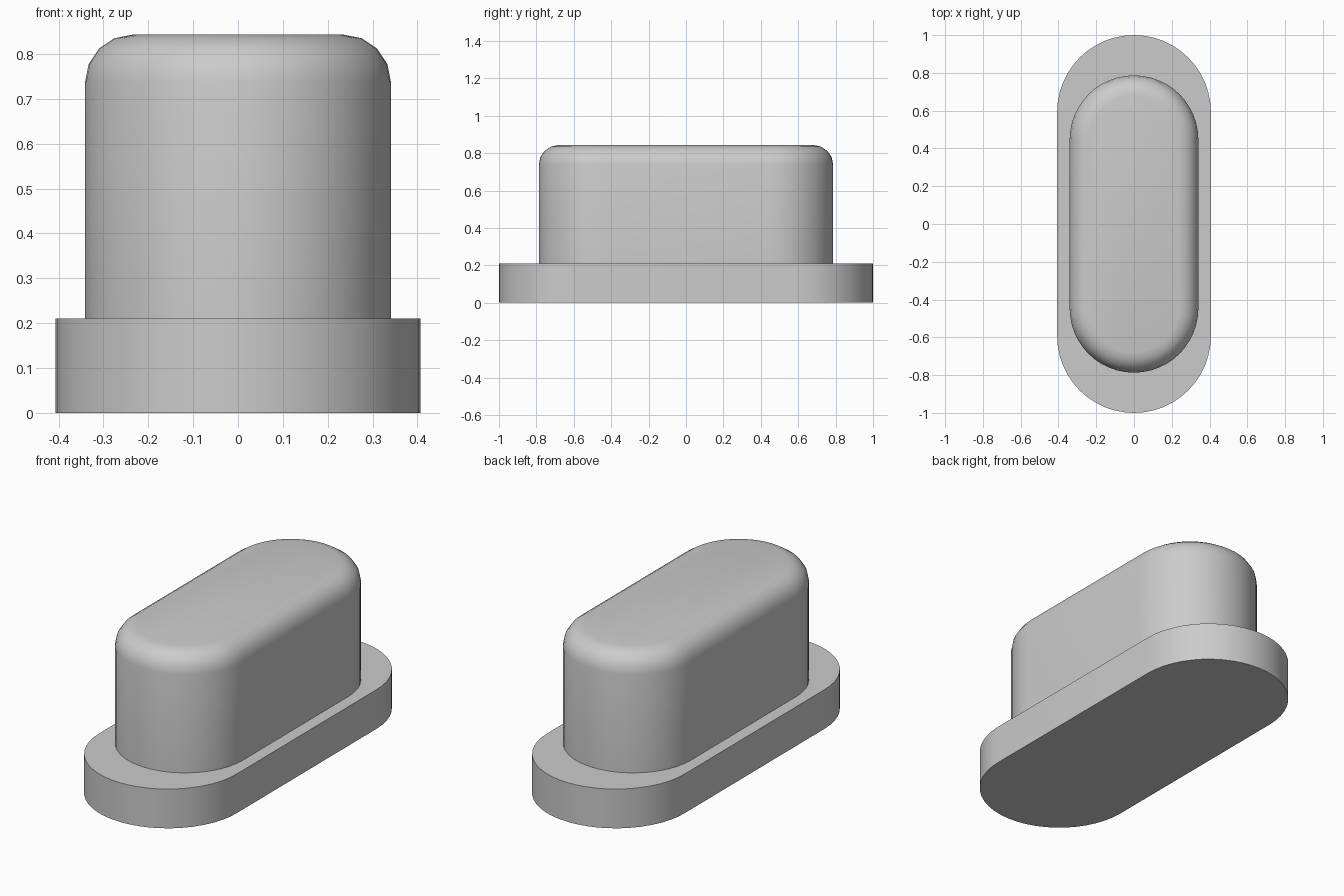
import bpy
import bmesh
from math import sin, cos, pi, radians

cube = bpy.data.objects.get("Cube")
if cube:
    bpy.data.objects.remove(cube, do_unlink=True)

# Single grey material
grey = bpy.data.materials.new("plain_grey")
grey.use_nodes = True
colour = (0.6, 0.6, 0.6, 1)
grey.diffuse_color = colour
grey.node_tree.nodes["Principled BSDF"].inputs["Base Color"].default_value = colour

ARC_STEPS = 24


def stadium_ring(bm, radius, centre, z):
    """Rounded slot outline: two half circles joined by straight sides."""
    ring = []
    for side in (1, -1):
        for i in range(ARC_STEPS + 1):
            a = pi * i / ARC_STEPS
            ring.append(bm.verts.new((side * radius * cos(a),
                                      side * (centre + radius * sin(a)), z)))
    return ring


def stadium_solid(name, centre, profile):
    """Stack outlines through (radius, height) pairs and cap both ends."""
    bm = bmesh.new()
    rings = [stadium_ring(bm, r, centre, z) for r, z in profile]
    for low, high in zip(rings, rings[1:]):
        for i in range(len(low)):
            j = (i + 1) % len(low)
            bm.faces.new((low[i], low[j], high[j], high[i]))
    bm.faces.new(rings[0][::-1])
    bm.faces.new(rings[-1])
    mesh = bpy.data.meshes.new(name)
    bm.to_mesh(mesh)
    bm.free()
    mesh.materials.append(grey)
    obj = bpy.data.objects.new(name, mesh)
    bpy.context.collection.objects.link(obj)
    bpy.ops.object.select_all(action="DESELECT")
    obj.select_set(True)
    bpy.context.view_layer.objects.active = obj
    bpy.ops.object.shade_smooth_by_angle(angle=radians(30))
    return obj


# Flat base flange
BASE_TOP = 0.21
stadium_solid("base_flange", 0.593, [(0.407, 0), (0.407, BASE_TOP)])

# Raised body with a rounded top edge
RADIUS, TOP, FILLET, STEPS = 0.341, 0.843, 0.106, 4
body = [(RADIUS, BASE_TOP)]
for k in range(STEPS + 1):
    a = pi / 2 * k / STEPS
    body.append((RADIUS - FILLET * (1 - cos(a)), TOP - FILLET * (1 - sin(a))))
stadium_solid("raised_body", 0.446, body)
